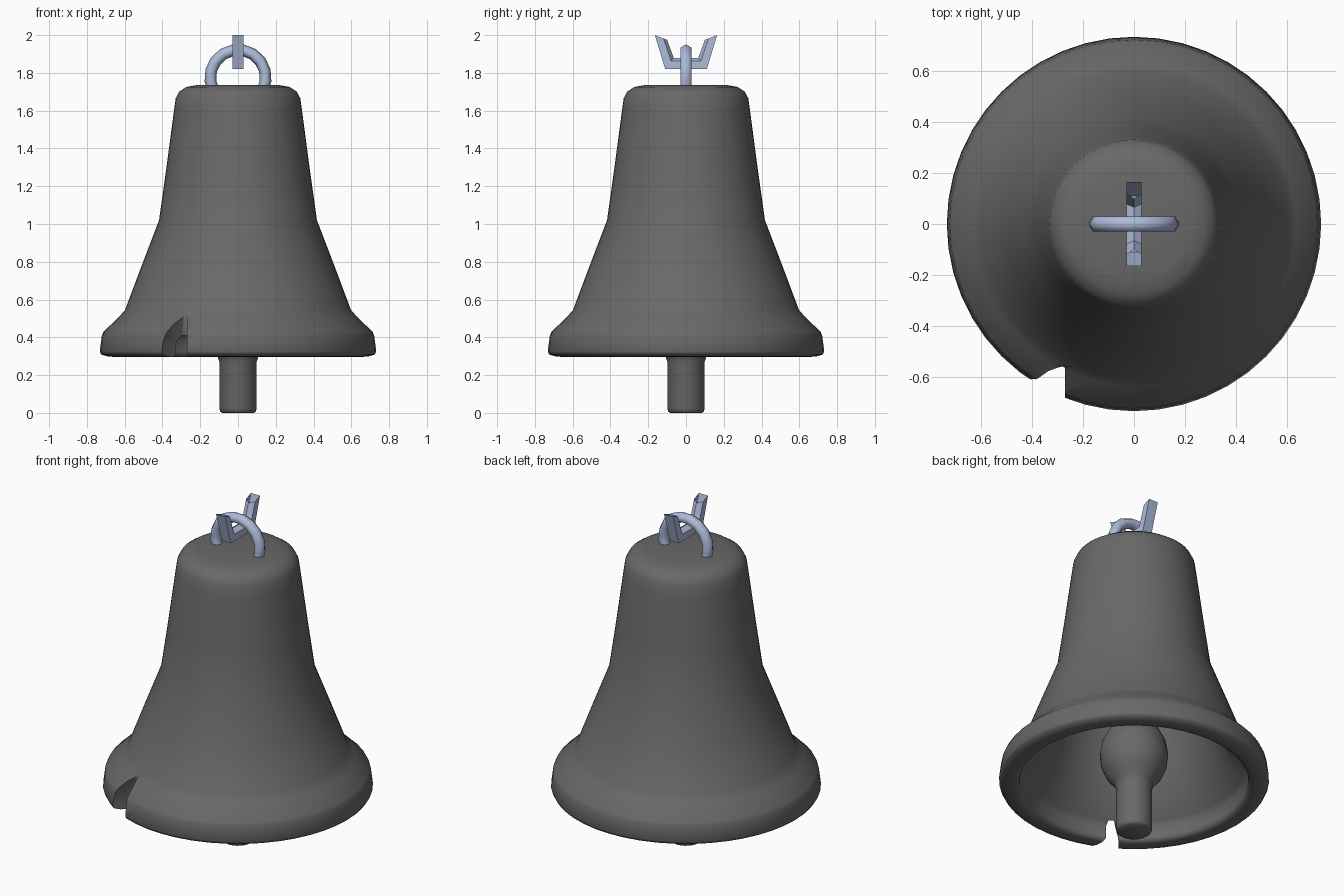
import bpy
import bmesh
from math import sin, cos, pi, radians
from mathutils import Vector

cube = bpy.data.objects.get("Cube")
if cube:
    bpy.data.objects.remove(cube, do_unlink=True)


def make_material(name, color):
    mat = bpy.data.materials.new(name)
    mat.use_nodes = True
    mat.diffuse_color = color
    mat.node_tree.nodes["Principled BSDF"].inputs["Base Color"].default_value = color
    return mat


dark_iron = make_material("dark iron", (0.14, 0.14, 0.14, 1))
blue_steel = make_material("blue steel", (0.42, 0.50, 0.70, 1))


def finish(bm, name, mat):
    bmesh.ops.recalc_face_normals(bm, faces=bm.faces[:])
    mesh = bpy.data.meshes.new(name)
    bm.to_mesh(mesh)
    bm.free()
    mesh.materials.append(mat)
    obj = bpy.data.objects.new(name, mesh)
    bpy.context.scene.collection.objects.link(obj)
    return obj


def smooth(obj, angle):
    for poly in obj.data.polygons:
        poly.use_smooth = True
    obj.data.set_sharp_from_angle(angle=radians(angle))


def lathe(name, profile, mat, steps):
    """Spin a radius/height profile around the z axis."""
    bm = bmesh.new()
    verts = [bm.verts.new((r, 0, z)) for r, z in profile]
    edges = [bm.edges.new(pair) for pair in zip(verts, verts[1:])]
    bmesh.ops.spin(bm, geom=verts + edges, cent=(0, 0, 0), axis=(0, 0, 1),
                   angle=2 * pi, steps=steps)
    bmesh.ops.remove_doubles(bm, verts=bm.verts[:], dist=0.0005)
    return finish(bm, name, mat)


def sweep(name, stations, side, section, mat):
    """Open tube: a section scaled by a half-thickness vector and a side vector."""
    bm = bmesh.new()
    rings = [[bm.verts.new(mid + half * h + side * s) for h, s in section]
             for mid, half in stations]
    count = len(section)
    for a, b in zip(rings, rings[1:]):
        for i in range(count):
            j = (i + 1) % count
            bm.faces.new((a[i], a[j], b[j], b[i]))
    return finish(bm, name, mat)


# Hollow bell shell of even thickness: outside from the crown down, then back up inside
outside = [(0, 1.737), (0.21, 1.737), (0.275, 1.725), (0.312, 1.70), (0.33, 1.665),
           (0.339, 1.60), (0.380, 1.29), (0.418, 1.02), (0.508, 0.785), (0.598, 0.545),
           (0.633, 0.505), (0.712, 0.43), (0.721, 0.41), (0.732, 0.325), (0.724, 0.309),
           (0.69, 0.299)]
inside = [(0.65, 0.296), (0.624, 0.305), (0.62, 0.325), (0.62, 0.385), (0.60, 0.41),
          (0.515, 0.49), (0.42, 0.745), (0.325, 1.00), (0.243, 1.57), (0.20, 1.635),
          (0, 1.64)]
bell = lathe("bell_shell", outside + inside, dark_iron, 48)

# Wedge that breaks a chip out of the rim; its upper part leans outward
bm = bmesh.new()
lower_cut = [(-0.58, -0.82), (-0.335, -0.53), (-0.30, -0.51), (-0.27, -0.525), (-0.27, -0.95)]
upper_cut = [(-0.58, -0.92), (-0.335, -0.63), (-0.27, -0.585), (-0.27, -0.95)]
for z, outline in ((0.2, lower_cut), (0.37, lower_cut), (0.6, upper_cut)):
    for x, y in outline:
        bm.verts.new((x, y, z))
bmesh.ops.convex_hull(bm, input=bm.verts[:])
wedge = finish(bm, "chip_cutter", dark_iron)
wedge.hide_render = True
cut = bell.modifiers.new("rim chip", 'BOOLEAN')
cut.operation = 'DIFFERENCE'
cut.solver = 'EXACT'
cut.object = wedge
bpy.context.view_layer.objects.active = bell
bell.select_set(True)
bpy.ops.object.modifier_apply(modifier=cut.name)
bpy.data.objects.remove(wedge, do_unlink=True)
smooth(bell, 60)

# Clapper: round bulb with a straight striker below and a rod above
clapper = lathe("clapper", [(0, 0), (0.085, 0), (0.095, 0.008), (0.099, 0.025),
                            (0.099, 0.27), (0.108, 0.30), (0.15, 0.345), (0.178, 0.41),
                            (0.186, 0.48), (0.172, 0.56), (0.135, 0.63), (0.08, 0.69),
                            (0.05, 0.76), (0.05, 1.65), (0, 1.65)], dark_iron, 24)
smooth(clapper, 40)

# Hanging ring set into the crown
steps = 11
stations = []
for i in range(steps + 1):
    a = radians(-28 + 236 * i / steps)
    radial = Vector((cos(a), 0, sin(a)))
    stations.append((Vector((0, 0, 1.775)) + radial * 0.147, radial * 0.031))
hexagon = [(cos(i * pi / 3), sin(i * pi / 3)) for i in range(6)]
ring = sweep("hanging_ring", stations, Vector((0, 0.034, 0)), hexagon, blue_steel)
smooth(ring, 65)

# Broken chain link: half of a link with two snapped arms, ridged on its inner side
half_link = [((0.165, 2.0), (0.10, 1.975)), ((0.11, 1.82), (0.065, 1.88))]
pairs = [((-o[0], o[1]), (-i[0], i[1])) for o, i in half_link] + half_link[::-1]
stations = []
for out, inn in pairs:
    o, i = Vector((0, *out)), Vector((0, *inn))
    stations.append(((o + i) / 2, (o - i) / 2))
ridged = [(1, 1), (1, -1), (-0.4, -1), (-1, 0), (-0.4, 1)]
link = sweep("broken_link", stations, Vector((0.03, 0, 0)), ridged, blue_steel)
smooth(link, 30)
